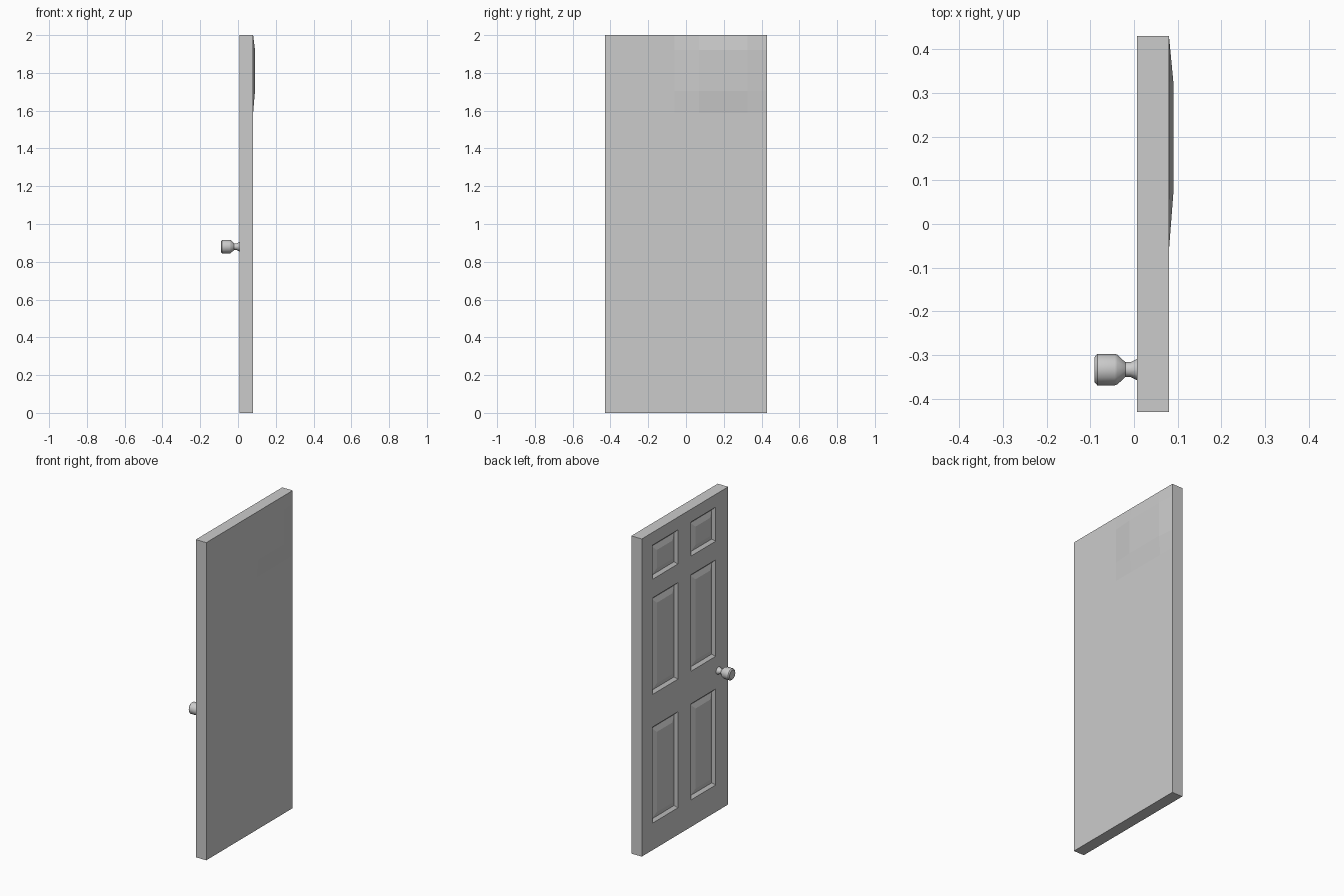
import bpy, bmesh, math

if "Cube" in bpy.data.objects:
    bpy.data.objects.remove(bpy.data.objects["Cube"])

FRONT, BACK = 0.007, 0.08
YS = [-0.43, -0.305, -0.06, 0.07, 0.325, 0.43]
ZS = [0, 0.17, 0.775, 0.98, 1.588, 1.705, 1.92, 2.0]


def finish(bm, name):
    bmesh.ops.recalc_face_normals(bm, faces=bm.faces[:])
    me = bpy.data.meshes.new(name)
    bm.to_mesh(me)
    bm.free()
    ob = bpy.data.objects.new(name, me)
    bpy.context.collection.objects.link(ob)
    return ob


# Door slab: a stile-and-rail grid extruded to thickness
bm = bmesh.new()
grid = [[bm.verts.new((FRONT, y, z)) for z in ZS] for y in YS]
panels = []
for i in range(len(YS) - 1):
    for j in range(len(ZS) - 1):
        f = bm.faces.new((grid[i][j], grid[i][j + 1], grid[i + 1][j + 1], grid[i + 1][j]))
        if i in (1, 3) and j in (1, 3, 5):
            panels.append(f)
ext = bmesh.ops.extrude_face_region(bm, geom=bm.faces[:], use_keep_orig=True)
back = [v for v in ext["geom"] if isinstance(v, bmesh.types.BMVert)]
for v in back:
    v.co.x = BACK
    # Slight swelling behind the upper panel
    if 0.05 < v.co.y < 0.4 and 1.65 < v.co.z < 1.95:
        v.co.x = 0.09
bmesh.ops.recalc_face_normals(bm, faces=bm.faces[:])
# Raised panels: sunk moulding, then a bevelled centre field
for thick, depth in ((0.016, -0.016), (0.034, 0.012)):
    bmesh.ops.inset_individual(bm, faces=panels, thickness=thick, depth=depth, use_even_offset=True)
finish(bm, "door_slab")

# Door knob: turned profile of (x, radius)
profile = [(0.008, 0.025), (-0.008, 0.017), (-0.02, 0.017), (-0.038, 0.034),
           (-0.044, 0.036), (-0.084, 0.036), (-0.09, 0.029)]
N = 12
bm = bmesh.new()
rings = [[bm.verts.new((x, -0.333 + r * math.cos(k * math.tau / N),
                        0.88 + r * math.sin(k * math.tau / N))) for k in range(N)]
         for x, r in profile]
for a, b in zip(rings, rings[1:]):
    for k in range(N):
        m = (k + 1) % N
        bm.faces.new((a[k], a[m], b[m], b[k]))
bm.faces.new(rings[0])
bm.faces.new(rings[-1])
knob = finish(bm, "door_knob")
bpy.context.view_layer.objects.active = knob
knob.select_set(True)
bpy.ops.object.shade_smooth_by_angle(angle=math.radians(32))
